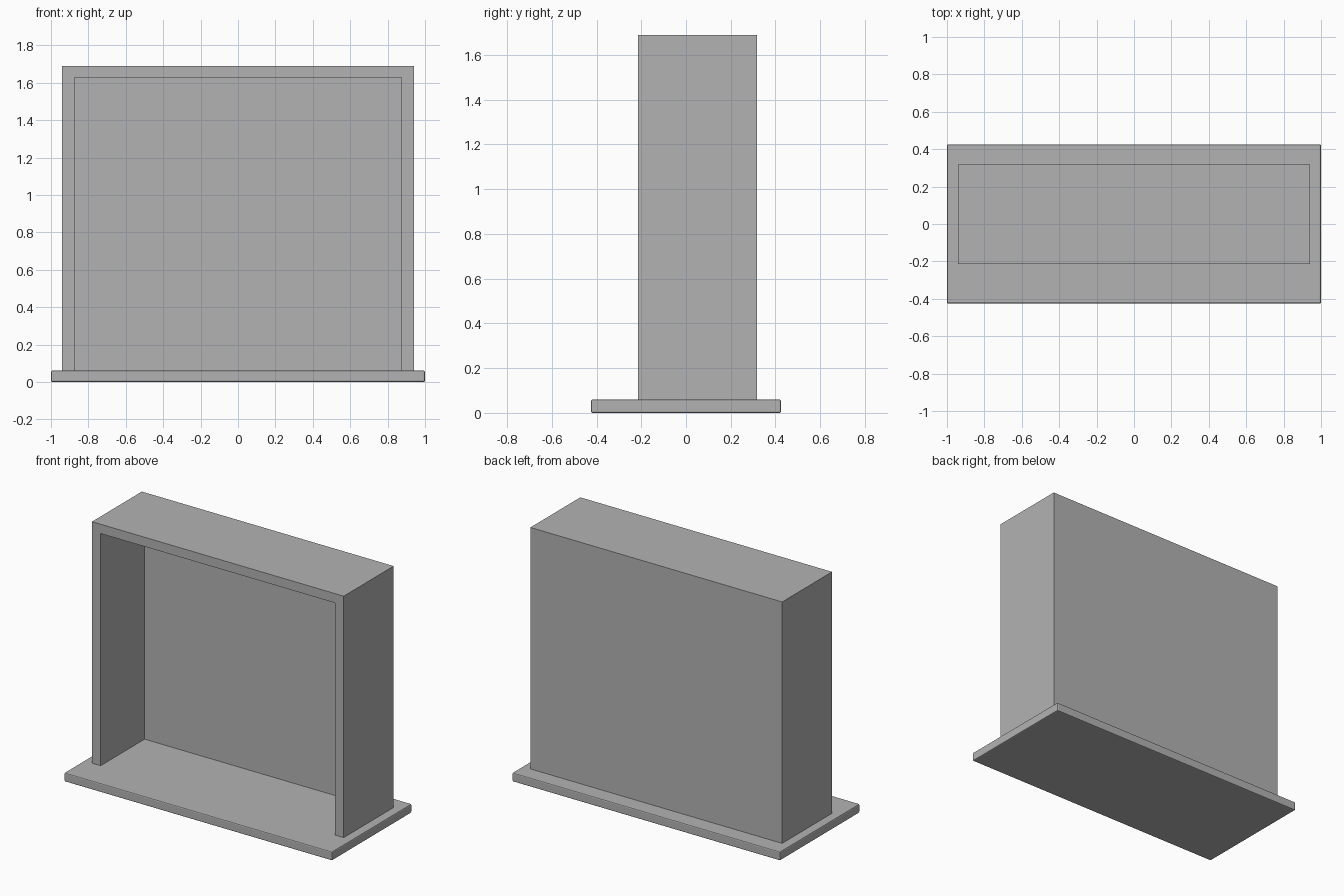
import bpy

if "Cube" in bpy.data.objects:
    bpy.data.objects.remove(bpy.data.objects["Cube"])

grey = bpy.data.materials.new("light_grey")
grey.diffuse_color = (0.45, 0.45, 0.45, 1)
grey.use_nodes = True
grey.node_tree.nodes["Principled BSDF"].inputs["Base Color"].default_value = grey.diffuse_color


def box(name, lo, hi):
    """Axis-aligned box between two corners."""
    bpy.ops.mesh.primitive_cube_add(size=1, location=[(a + b) / 2 for a, b in zip(lo, hi)])
    ob = bpy.context.object
    ob.name = name
    ob.scale = [b - a for a, b in zip(lo, hi)]
    bpy.ops.object.transform_apply(location=False, rotation=False, scale=True)
    ob.data.materials.append(grey)
    return ob


def apply(ob, mod):
    bpy.context.view_layer.objects.active = ob
    bpy.ops.object.modifier_apply(modifier=mod.name)


# Base plate with slightly rounded edges
base = box("base_plate", (-1, -0.425, 0), (1, 0.425, 0.06))
bevel = base.modifiers.new("edge_rounding", 'BEVEL')
bevel.width = 0.007
bevel.segments = 2
apply(base, bevel)

# Cabinet shell: sides, top and back, open at the front and onto the base
shell = box("cabinet_shell", (-0.94, -0.215, 0.06), (0.94, 0.317, 1.69))
cutter = box("opening_cutter", (-0.875, -0.5, -0.1), (0.875, 0.254, 1.627))
cutter.hide_render = True
cut = shell.modifiers.new("opening", 'BOOLEAN')
cut.operation = 'DIFFERENCE'
cut.solver = 'EXACT'
cut.object = cutter
apply(shell, cut)
bpy.data.objects.remove(cutter)
